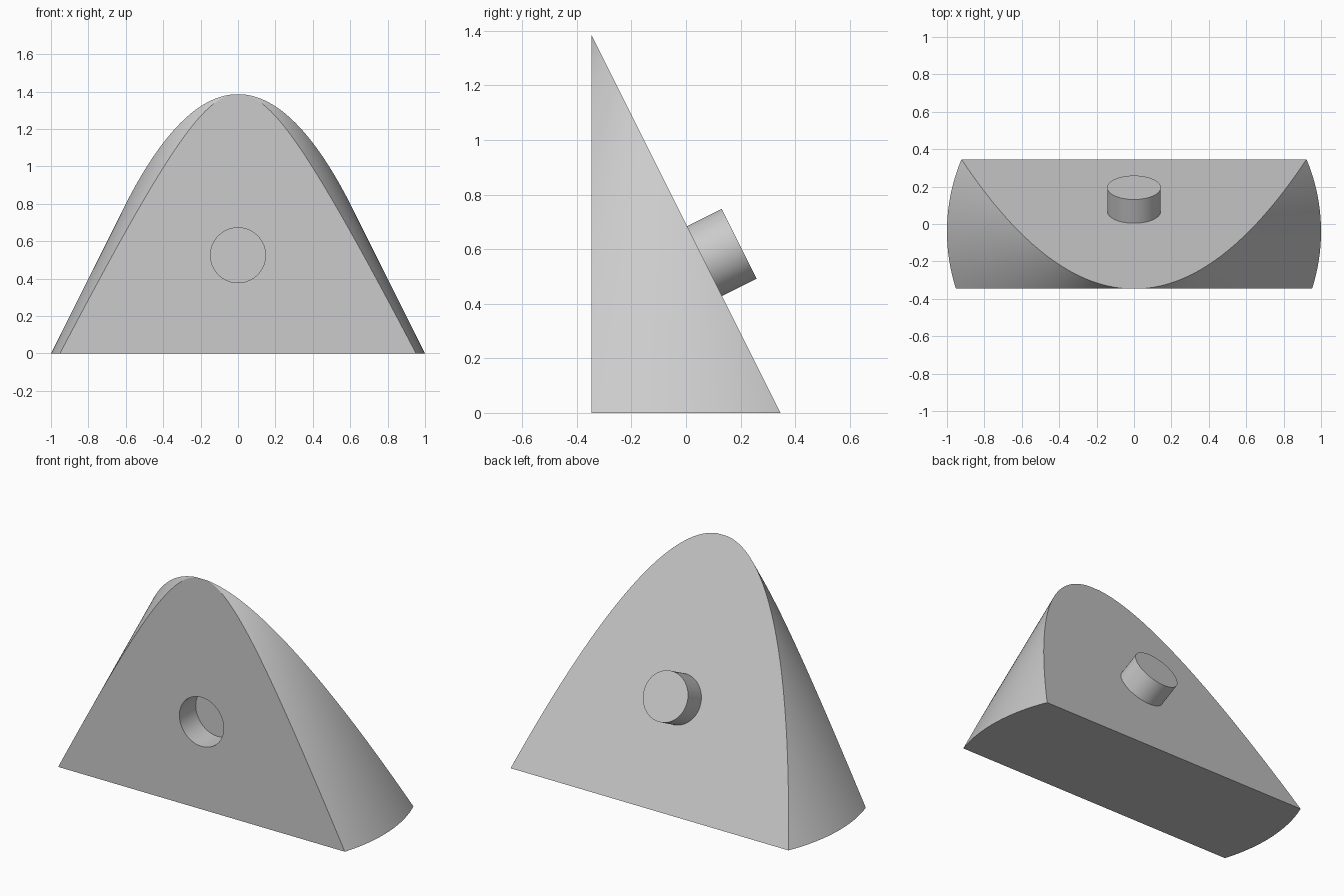
import bpy
import bmesh
import math
from mathutils import Matrix, Vector

cube = bpy.data.objects.get("Cube")
if cube:
    bpy.data.objects.remove(cube, do_unlink=True)

HALF_DEPTH = 0.346    # front and rear limits in y
AXIS_Y = -0.04        # axis of the cone
HEIGHT = 2.0          # full cone height, base radius 1
REAR_NORMAL = Vector((0, 2, 1)).normalized()   # parallel to the cone's slope

grey = bpy.data.materials.new("light grey")
grey.use_nodes = True
colour = (0.6, 0.6, 0.6, 1)
grey.diffuse_color = colour
grey.node_tree.nodes["Principled BSDF"].inputs["Base Color"].default_value = colour


def make_object(name, bm):
    bmesh.ops.recalc_face_normals(bm, faces=bm.faces)
    mesh = bpy.data.meshes.new(name)
    bm.to_mesh(mesh)
    bm.free()
    mesh.materials.append(grey)
    obj = bpy.data.objects.new(name, mesh)
    bpy.context.collection.objects.link(obj)
    return obj


def cylinder(name, radius, start, direction, length):
    """Cylinder running from a start point along a direction."""
    bm = bmesh.new()
    turn = direction.to_track_quat('Z', 'Y').to_matrix().to_4x4()
    centre = start + direction * length / 2
    bmesh.ops.create_cone(bm, cap_ends=True, segments=96, radius1=radius,
                          radius2=radius, depth=length,
                          matrix=Matrix.Translation(centre) @ turn)
    return make_object(name, bm)


def cut_and_cap(bm, point, normal):
    """Slice away everything beyond the plane and close the cut."""
    cut = bmesh.ops.bisect_plane(bm, geom=bm.verts[:] + bm.edges[:] + bm.faces[:],
                                 dist=1e-6, plane_co=point, plane_no=normal,
                                 clear_outer=True)
    edges = [g for g in cut["geom_cut"] if isinstance(g, bmesh.types.BMEdge)]
    bmesh.ops.edgeloop_fill(bm, edges=edges)


def select_only(obj):
    bpy.ops.object.select_all(action='DESELECT')
    obj.select_set(True)
    bpy.context.view_layer.objects.active = obj


# Body: a cone sliced upright at the front and along its slope at the rear
bm = bmesh.new()
bmesh.ops.create_cone(bm, cap_ends=True, segments=256, radius1=1, radius2=0,
                      depth=HEIGHT,
                      matrix=Matrix.Translation((0, AXIS_Y, HEIGHT / 2)))
bmesh.ops.remove_doubles(bm, verts=bm.verts, dist=1e-5)
cut_and_cap(bm, Vector((0, -HALF_DEPTH, 0)), Vector((0, -1, 0)))
cut_and_cap(bm, Vector((0, HALF_DEPTH, 0)), REAR_NORMAL)
body = make_object("cone_section_body", bm)

# Round blind socket in the front face
cutter = cylinder("socket_cutter", 0.147, Vector((0, -HALF_DEPTH - 0.1, 0.525)),
                  Vector((0, 1, 0)), 0.255)
cutter.hide_render = True
socket = body.modifiers.new("socket", 'BOOLEAN')
socket.operation = 'DIFFERENCE'
socket.solver = 'EXACT'
socket.object = cutter
select_only(body)
bpy.ops.object.modifier_apply(modifier=socket.name)
bpy.data.objects.remove(cutter, do_unlink=True)

# Peg standing square on the sloping rear face
peg_z = 0.556
foot = Vector((0, HALF_DEPTH - peg_z / 2, peg_z))
peg = cylinder("peg", 0.143, foot - REAR_NORMAL * 0.02, REAR_NORMAL, 0.162)

for part in (body, peg):
    select_only(part)
    bpy.ops.object.shade_smooth_by_angle(angle=math.radians(25))
